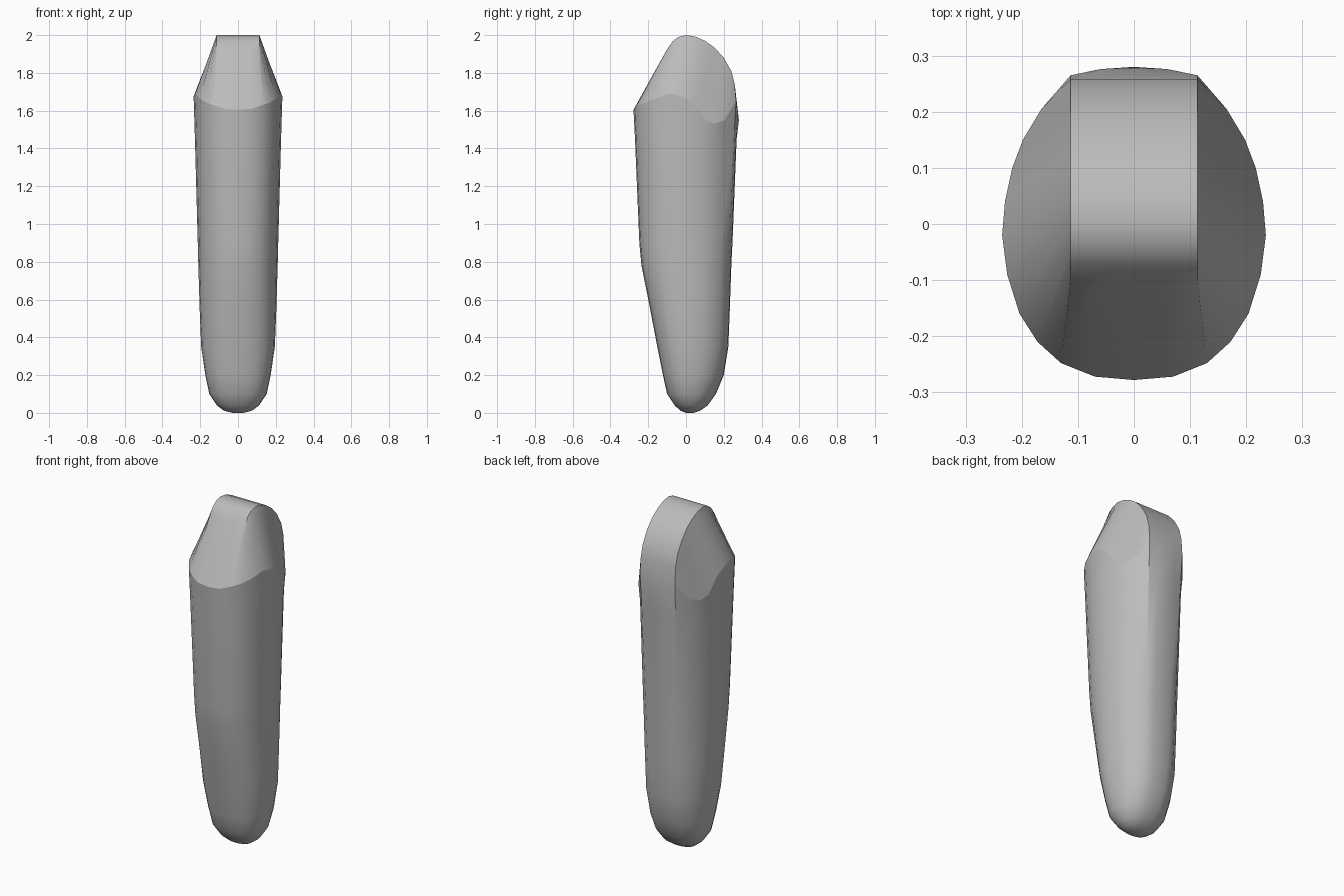
import bpy, bmesh

cube = bpy.data.objects.get("Cube")
if cube:
    bpy.data.objects.remove(cube)

# Half outline of the shoulder, front centre round to back centre: x, y, z
RIM = [(0, -.278, 1.605), (.07, -.272, 1.61), (.13, -.248, 1.63),
       (.172, -.21, 1.645), (.204, -.16, 1.665), (.226, -.09, 1.69),
       (.235, -.02, 1.675), (.23, .04, 1.64), (.217, .1, 1.55),
       (.198, .15, 1.53), (.165, .205, 1.55), (.113, .265, 1.65),
       (.06, .276, 1.58), (0, .28, 1.55)]
# Side profile of the crown strip: y, z
CROWN = [(-.1, 1.925), (-.07, 1.968), (-.04, 1.99), (0, 2), (.05, 1.992),
         (.1, 1.97), (.15, 1.935), (.2, 1.88), (.24, 1.81), (.258, 1.74)]
# Body levels: height, half width, front y, back y
LEVELS = [(0, .03, 0, .04), (.012, .075, -.03, .075), (.04, .112, -.06, .115),
          (.1, .152, -.1, .158), (.2, .173, -.122, .2), (.35, .195, -.152, .224),
          (.55, .203, -.19, .232), (.78, .21, -.236, .24),
          (.9, .213, -.247, .246), (1.45, .228, -.27, .268)]
LAST = len(RIM) - 1
CORNER = 11
STRIP = .113

bm = bmesh.new()


def full_ring(half):
    """Mirror a half outline into a closed ring of vertices."""
    mirrored = [(-x, y, z) for x, y, z in half[-2:0:-1]]
    return [bm.verts.new(p) for p in half + mirrored]


def section(z, width, front, back):
    """Round outline low down that sharpens into the shoulder outline."""
    t = (z / 1.6) ** .5
    centre = .03 - .05 * t
    half = []
    for x, y, _ in RIM:
        u = x / .235
        v = (y + .02) / (.3 if y > -.02 else .258)
        r = (abs(u) ** 2.3 + abs(v) ** 2.3) ** (-1 / 2.3)
        k = r + (1 - r) * t
        reach = back - centre if v > 0 else centre - front
        half.append((u * k * width, centre + v * k * reach, z))
    return full_ring(half)


# Handle body
rings = [section(*level) for level in LEVELS] + [full_ring(RIM)]
count = len(rings[0])
for low, high in zip(rings, rings[1:]):
    for i in range(count):
        j = (i + 1) % count
        bm.faces.new((low[i], low[j], high[j], high[i]))
bm.faces.new(rings[0][::-1])

# Crown strip, with its first and last rows joined to the shoulder
rim = rings[-1]
rows = [[bm.verts.new((STRIP * s / 2, y, z)) for s in range(-2, 3)] for y, z in CROWN]
front_row = [rim[i] for i in (-2, -1, 0, 1, 2)]
back_row = [rim[i] for i in (-CORNER, -CORNER - 1, LAST, LAST - 1, CORNER)]
strip = [front_row] + rows + [back_row]
for a, b in zip(strip, strip[1:]):
    for i in range(4):
        bm.faces.new((a[i], a[i + 1], b[i + 1], b[i]))

# Sloping flanks between the shoulder and the strip
sharp = []
for side, column in ((1, 4), (-1, 0)):
    edge = [row[column] for row in rows] + [rim[side * CORNER]]
    shoulder = [rim[side * i] for i in range(2, CORNER + 1)]
    for i in range(len(shoulder) - 1):
        corners = (shoulder[i], shoulder[i + 1], edge[i + 1], edge[i])
        bm.faces.new(corners)
    bm.faces.new((shoulder[-1], edge[-2], edge[-3])) if len(edge) > len(shoulder) + 1 else None
    sharp += list(zip(edge, edge[1:]))
    sharp += [(rim[side * i], rim[side * (i + 1)]) for i in range(CORNER)]
    back_edge = [ring[side * CORNER] for ring in rings[-3:]]
    sharp += list(zip(back_edge, back_edge[1:]))

bmesh.ops.recalc_face_normals(bm, faces=bm.faces)
for face in bm.faces:
    face.smooth = True
for a, b in sharp:
    e = bm.edges.get((a, b))
    if e:
        e.smooth = False

mesh = bpy.data.meshes.new("handle")
bm.to_mesh(mesh)
bm.free()
handle = bpy.data.objects.new("handle", mesh)
bpy.context.collection.objects.link(handle)

# Plain grey
grey = bpy.data.materials.new("grey")
grey.use_nodes = True
grey.diffuse_color = (.5, .5, .5, 1)
grey.node_tree.nodes["Principled BSDF"].inputs["Base Color"].default_value = (.5, .5, .5, 1)
mesh.materials.append(grey)
